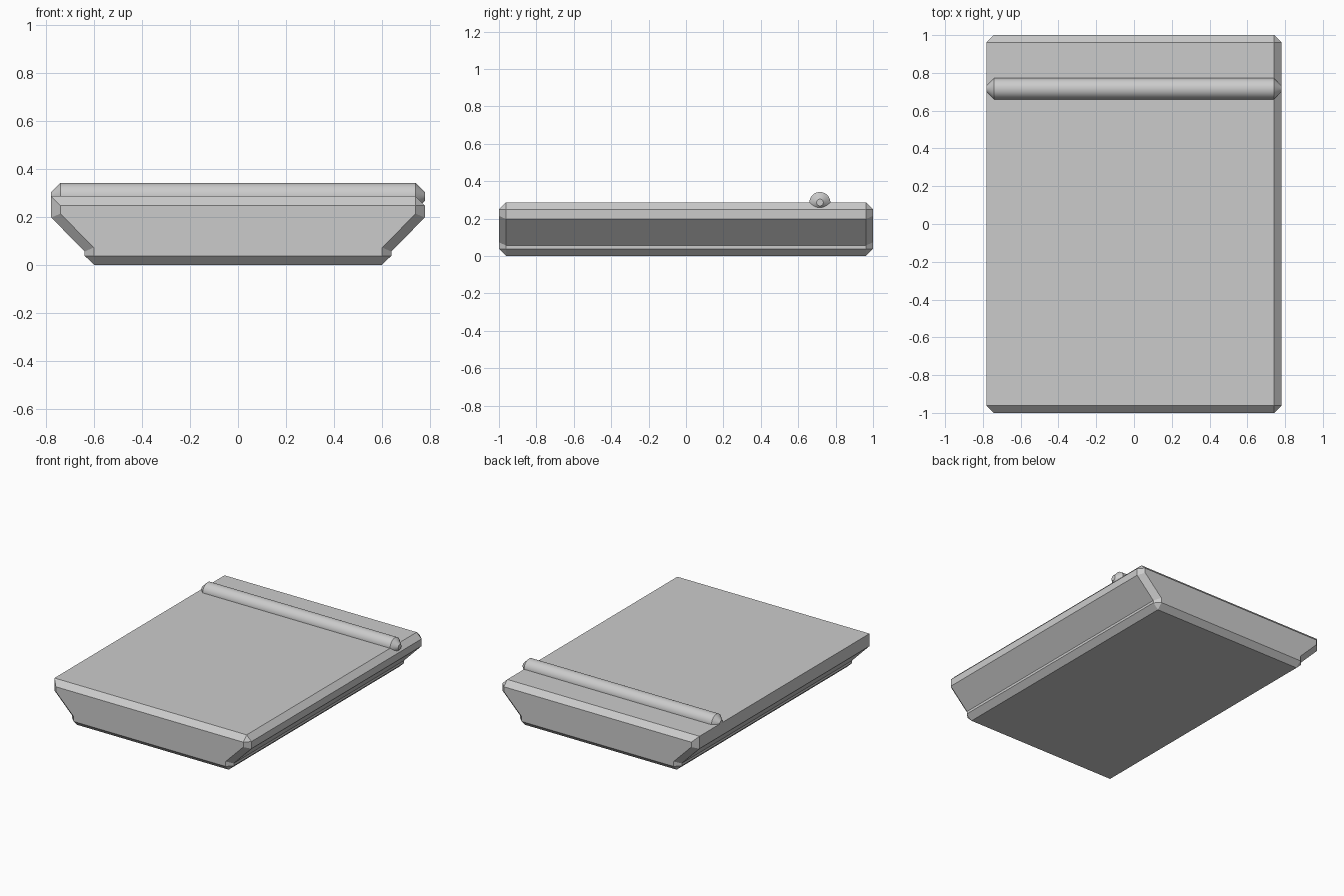
import bpy
import bmesh
from math import cos, sin, pi, radians
from mathutils import Vector

default_cube = bpy.data.objects.get("Cube")
if default_cube:
    bpy.data.objects.remove(default_cube, do_unlink=True)

GREY = (0.6, 0.6, 0.6, 1.0)
grey = bpy.data.materials.new("light_grey")
grey.use_nodes = True
grey.diffuse_color = GREY
grey.node_tree.nodes["Principled BSDF"].inputs["Base Color"].default_value = GREY


def loft(name, rings):
    """Bridge equal-length rings of points and cap both ends."""
    bm = bmesh.new()
    loops = [[bm.verts.new(p) for p in ring] for ring in rings]
    count = len(loops[0])
    for a, b in zip(loops, loops[1:]):
        for i in range(count):
            j = (i + 1) % count
            bm.faces.new((a[i], a[j], b[j], b[i]))
    bm.faces.new(loops[0])
    bm.faces.new(loops[-1])
    # Collapsed corners become clean triangles
    bmesh.ops.remove_doubles(bm, verts=bm.verts, dist=0.0005)
    bmesh.ops.recalc_face_normals(bm, faces=bm.faces)
    mesh = bpy.data.meshes.new(name)
    bm.to_mesh(mesh)
    bm.free()
    mesh.materials.append(grey)
    obj = bpy.data.objects.new(name, mesh)
    bpy.context.collection.objects.link(obj)
    return obj


# Body: flared slab with chamfered ends; its -x top edge stays square
C = 0.038
TOP = 0.287
half = [(0.60, 0), (0.64, C), (0.64, 0.056), (0.78, 0.198), (0.78, TOP - C), (0.742, TOP)]
half_end = [(0.602, C), (0.602, C), (0.602, 0.073), (0.742, 0.214),
            (0.742, TOP - C), (0.742, TOP - C)]


def section(points, y, square_top=None):
    left = [(-x, z) for x, z in reversed(points)]
    if square_top:
        left[:2] = [square_top, square_top]
    return [Vector((x, y, z)) for x, z in points + left]


corner = (-0.78, TOP)
loft("slab_body", [
    section(half_end, -1),
    section(half, C - 1, corner),
    section(half, 1 - C, corner),
    section(half_end, 1),
])


# Round bar across the top, with tapered ends
def circle(x, radius, steps=48):
    return [Vector((x, 0.716 + radius * cos(2 * pi * i / steps),
                    0.286 + radius * sin(2 * pi * i / steps))) for i in range(steps)]


bar = loft("cross_bar", [circle(x, r) for x, r in
                         ((-0.78, 0.018), (-0.742, 0.056), (0.742, 0.056), (0.78, 0.018))])
bpy.ops.object.select_all(action='DESELECT')
bar.select_set(True)
bpy.context.view_layer.objects.active = bar
bpy.ops.object.shade_smooth_by_angle(angle=radians(30))
